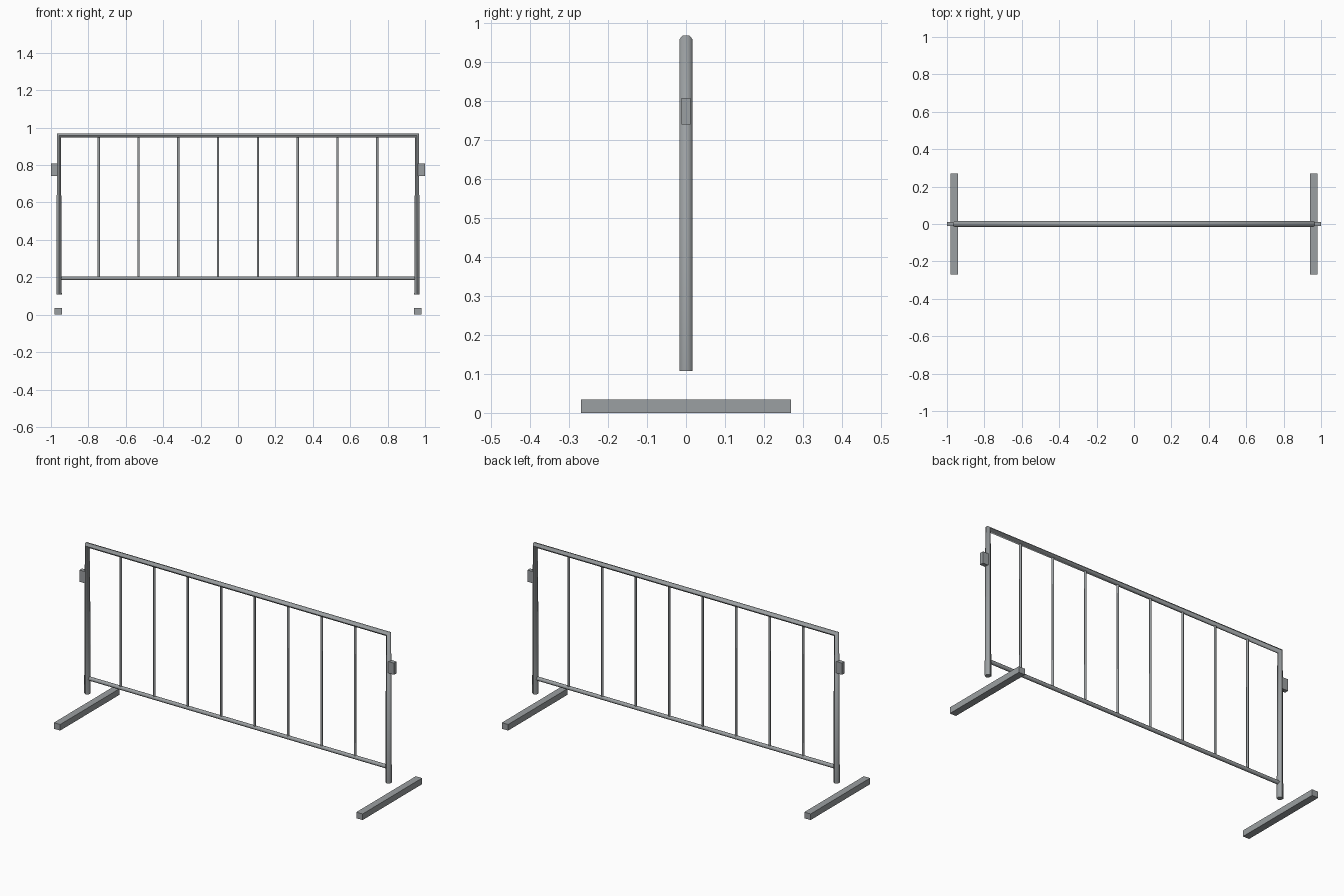
import bpy, bmesh, math
from mathutils import Vector

if "Cube" in bpy.data.objects:
    bpy.data.objects.remove(bpy.data.objects["Cube"])

steel = bpy.data.materials.new("galvanised grey")
steel.diffuse_color = (0.33, 0.35, 0.36, 1)
steel.use_nodes = True
steel.node_tree.nodes["Principled BSDF"].inputs["Base Color"].default_value = steel.diffuse_color


def finish(name, bm, smooth=False):
    bmesh.ops.recalc_face_normals(bm, faces=bm.faces)
    mesh = bpy.data.meshes.new(name)
    bm.to_mesh(mesh)
    bm.free()
    mesh.materials.append(steel)
    if smooth:
        for p in mesh.polygons:
            p.use_smooth = True
        mesh.set_sharp_from_angle(angle=math.radians(65))
    ob = bpy.data.objects.new(name, mesh)
    bpy.context.collection.objects.link(ob)


def tube(name, path, r, sides=6):
    """Sweep a polygon along an (x, z) path; corners stay unscaled, so bends pinch."""
    pts = [Vector((x, 0, z)) for x, z in path]
    bm = bmesh.new()
    rings = []
    for i, p in enumerate(pts):
        t = Vector()
        if i > 0:
            t += (p - pts[i - 1]).normalized()
        if i < len(pts) - 1:
            t += (pts[i + 1] - p).normalized()
        u = Vector((0, 1, 0))
        v = t.normalized().cross(u)
        ring = []
        for k in range(sides):
            a = 2 * math.pi * k / sides
            ring.append(bm.verts.new(p + r * (math.cos(a) * u + math.sin(a) * v)))
        rings.append(ring)
    for a, b in zip(rings, rings[1:]):
        for k in range(sides):
            j = (k + 1) % sides
            bm.faces.new((a[k], a[j], b[j], b[k]))
    bm.faces.new(rings[0])
    bm.faces.new(rings[-1])
    finish(name, bm, smooth=True)


def box(name, lo, hi):
    bm = bmesh.new()
    bmesh.ops.create_cube(bm, size=1)
    for v in bm.verts:
        v.co = [(l + h) / 2 + c * (h - l) for l, h, c in zip(lo, hi, v.co)]
    finish(name, bm)


X, TOP, LOW = 0.957, 0.959, 0.195

# bent outer frame: post, top rail, post
tube("outer_frame", [(-X, 0.107), (-X, TOP), (X, TOP), (X, 0.107)], 0.017)
# lower rail
tube("lower_rail", [(-X, LOW), (X, LOW)], 0.011)
# upright infill bars
for i in range(1, 9):
    x = -X + i * 2 * X / 9
    tube(f"infill_bar_{i}", [(x, LOW), (x, TOP)], 0.0068)

# side connectors and ground feet on both ends
for side, s in (("left", -1), ("right", 1)):
    xa, xb = sorted((s * 0.96, s * 1.0))
    box(f"connector_{side}", (xa, -0.012, 0.741), (xb, 0.012, 0.808))
    box(f"foot_{side}", (s * 0.961 - 0.02, -0.27, 0), (s * 0.961 + 0.02, 0.27, 0.035))
